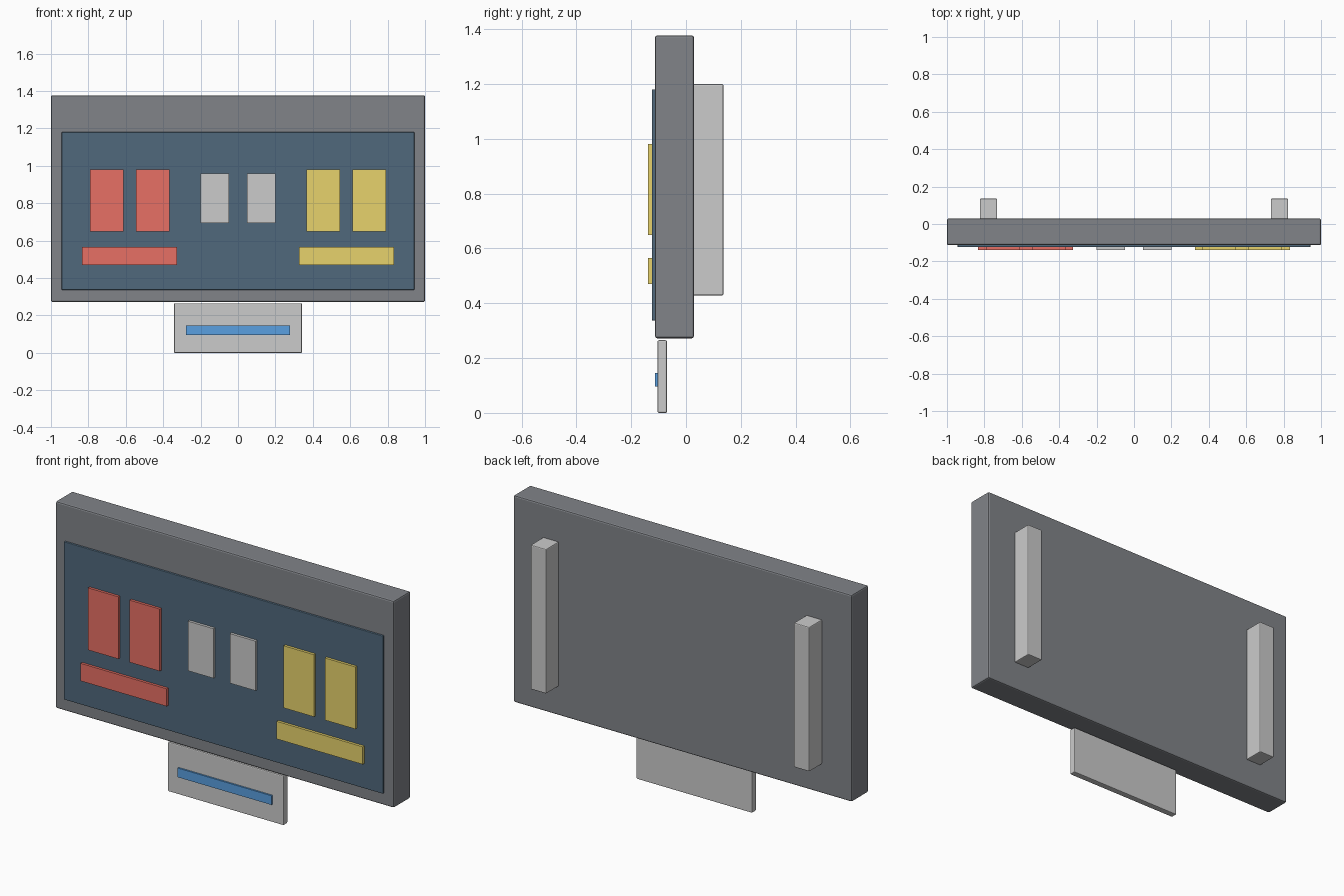
import bpy

if "Cube" in bpy.data.objects:
    bpy.data.objects.remove(bpy.data.objects["Cube"])


def material(name, rgb):
    m = bpy.data.materials.new(name)
    m.diffuse_color = (*rgb, 1)
    m.use_nodes = True
    m.node_tree.nodes["Principled BSDF"].inputs["Base Color"].default_value = m.diffuse_color
    return m


def box(name, x, y, z, mat=None, bevel=0.0):
    """Box from (min, max) ranges on each axis, with an optional small edge bevel."""
    centre = [(r[0] + r[1]) / 2 for r in (x, y, z)]
    bpy.ops.mesh.primitive_cube_add(size=1, location=centre)
    ob = bpy.context.object
    ob.name = name
    ob.scale = [r[1] - r[0] for r in (x, y, z)]
    bpy.ops.object.transform_apply(location=False, rotation=False, scale=True)
    if mat:
        ob.data.materials.append(mat)
    if bevel:
        mod = ob.modifiers.new("Edge bevel", 'BEVEL')
        mod.width = bevel
        mod.segments = 2
    return ob


dark = material("dark_grey", (0.22, 0.23, 0.25))
navy = material("dark_blue", (0.08, 0.14, 0.20))
red = material("red", (0.80, 0.16, 0.13))
yellow = material("yellow", (0.80, 0.65, 0.15))
blue = material("blue", (0.10, 0.35, 0.75))

# Cabinet and front face
box("cabinet", (-1, 1), (-0.113, 0.029), (0.272, 1.377), dark, 0.008)
box("face_panel", (-0.943, 0.943), (-0.124, -0.105), (0.337, 1.18), navy, 0.003)

# Mirrored parts: score pads, bars and rear brackets
pad_y = (-0.138, -0.123)
for side, s, mat in (("left", -1, red), ("right", 1, yellow)):
    def span(a, b):
        return tuple(sorted((s * a, s * b)))

    box(side + "_inner_digit", span(0.366, 0.545), pad_y, (0.648, 0.98), mat)
    box(side + "_outer_digit", span(0.611, 0.790), pad_y, (0.648, 0.98), mat)
    box(side + "_lower_bar", span(0.325, 0.834), pad_y, (0.471, 0.565), mat)
    box(side + "_centre_digit", span(0.048, 0.200), pad_y, (0.695, 0.96))
    box(side + "_rear_bracket", span(0.732, 0.824), (0.027, 0.136), (0.428, 1.2), None, 0.005)

# Hanging plate with its stripe
box("lower_plate", (-0.342, 0.342), (-0.104, -0.069), (0, 0.265), None, 0.005)
box("plate_stripe", (-0.278, 0.278), (-0.113, -0.103), (0.096, 0.145), blue)
